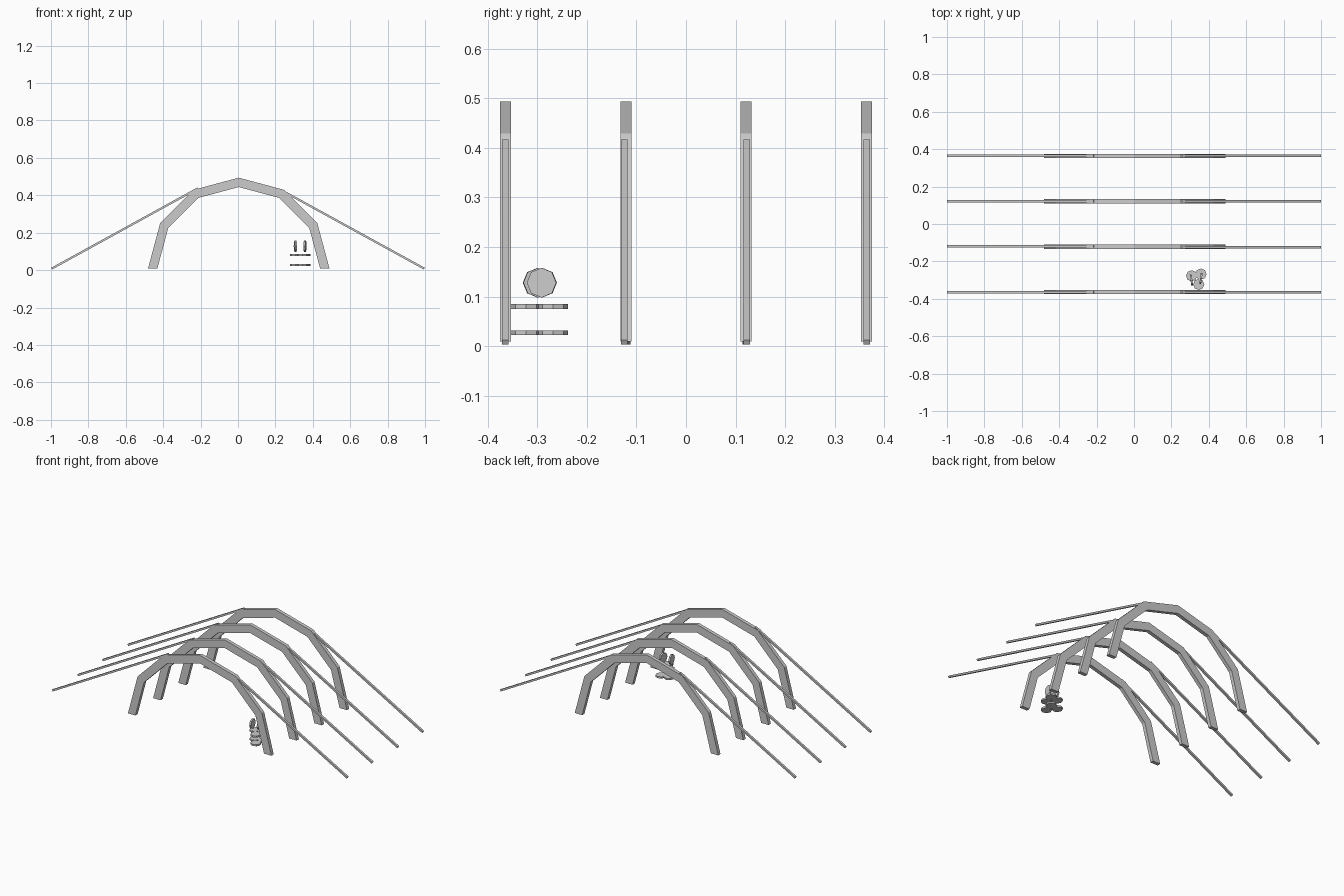
import bpy, bmesh, math
from mathutils import Matrix, Vector

cube = bpy.data.objects.get("Cube")
if cube:
    bpy.data.objects.remove(cube)

# Single plain grey
grey = bpy.data.materials.new("plain grey")
grey.use_nodes = True
colour = (0.6, 0.6, 0.6, 1)
grey.diffuse_color = colour
grey.node_tree.nodes["Principled BSDF"].inputs["Base Color"].default_value = colour


def make(name, bm):
    bmesh.ops.recalc_face_normals(bm, faces=bm.faces)
    mesh = bpy.data.meshes.new(name)
    bm.to_mesh(mesh)
    bm.free()
    mesh.materials.append(grey)
    obj = bpy.data.objects.new(name, mesh)
    bpy.context.collection.objects.link(obj)
    return obj


def arch(name, y, outer=0.485, inner=0.435, depth=0.022, segments=6):
    """Half ring of straight segments with a rectangular section."""
    bm = bmesh.new()
    rings = []
    for i in range(segments + 1):
        a = math.pi * i / segments
        rings.append([bm.verts.new((0.004 + r * math.cos(a), y + s * depth / 2,
                                    0.009 + r * math.sin(a)))
                      for r, s in ((outer, -1), (outer, 1), (inner, 1), (inner, -1))])
    for p, q in zip(rings, rings[1:]):
        for k in range(4):
            n = (k + 1) % 4
            bm.faces.new((p[k], p[n], q[n], q[k]))
    bm.faces.new(rings[0])
    bm.faces.new(rings[-1])
    make(name, bm)


def rod(name, start, end, size=0.013):
    """Square bar between two points in a plane of constant y."""
    a, b = Vector(start), Vector(end)
    d = b - a
    bm = bmesh.new()
    turn = Matrix.Rotation(-math.atan2(d.z, d.x), 4, "Y")
    bmesh.ops.create_cube(bm, size=1, matrix=Matrix.Translation((a + b) / 2) @ turn
                          @ Matrix.Diagonal((d.length, size, size * 0.85, 1)))
    make(name, bm)


def disc(name, place, turn=Matrix.Identity(4)):
    """Thin eight-sided disc."""
    bm = bmesh.new()
    bmesh.ops.create_cone(bm, cap_ends=True, segments=8, radius1=0.03, radius2=0.03,
                          depth=0.01, matrix=Matrix.Translation(place) @ turn)
    make(name, bm)


# Four arches, each with a sloping stay on both sides
for i in range(4):
    y = -0.3645 + 0.243 * i
    arch(f"arch_{i + 1}", y)
    shift = (0, -0.003, 0.001, 0)[i]
    rod(f"left_stay_{i + 1}", (0.996, y + shift, 0.008), (0.26, y + shift, 0.412))
    rod(f"right_stay_{i + 1}", (-0.996, y - shift, 0.008), (-0.215, y - shift, 0.437))

# Two layers of three flat discs
for layer, z in enumerate((0.027, 0.08)):
    for i, (x, y) in enumerate(((0.308, -0.277), (0.358, -0.268), (0.346, -0.323))):
        disc(f"flat_disc_{layer + 1}_{i + 1}", (x, y, z))

# Two upright discs on top
for i, (x, y, spin) in enumerate(((0.307, -0.299, 8), (0.358, -0.291, -8))):
    turn = Matrix.Rotation(math.radians(spin), 4, "Z") @ Matrix.Rotation(math.pi / 2, 4, "Y")
    disc(f"upright_disc_{i + 1}", (x, y, 0.128), turn)
